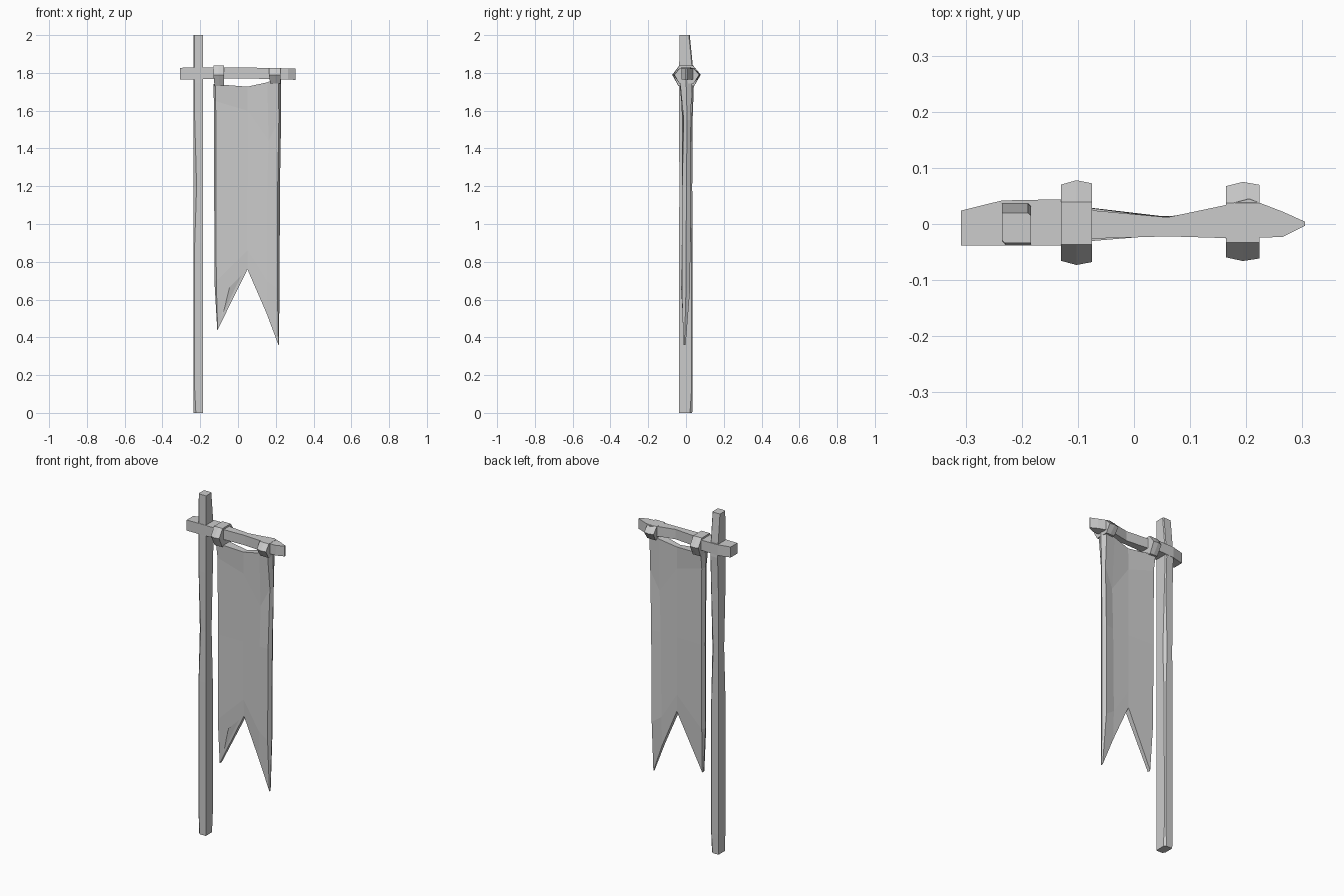
import bpy, bmesh


def finish(name, bm):
    bmesh.ops.recalc_face_normals(bm, faces=bm.faces)
    mesh = bpy.data.meshes.new(name)
    bm.to_mesh(mesh)
    bm.free()
    obj = bpy.data.objects.new(name, mesh)
    bpy.context.collection.objects.link(obj)
    return obj


def loft(name, sections):
    """Skin a list of equal-sized rings of 3D points and cap both ends."""
    bm = bmesh.new()
    rings = [[bm.verts.new(p) for p in s] for s in sections]
    n = len(rings[0])
    for a, b in zip(rings, rings[1:]):
        for i in range(n):
            j = (i + 1) % n
            bm.faces.new((a[i], a[j], b[j], b[i]))
    bm.faces.new(rings[0])
    bm.faces.new(rings[-1][::-1])
    return finish(name, bm)


# Pole: hewn square post with one chamfered corner, (z, y front, y back, chamfer)
def pole_section(z, y0, y1, c):
    x0, x1 = -0.235, -0.184
    return [(x0 + c, y0, z), (x1, y0, z), (x1, y1 - c, z),
            (x1 - c, y1, z), (x0, y1, z), (x0, y0 + c, z)]


loft("pole", [pole_section(*s) for s in (
    (0, -0.037, 0.033, 0.012), (0.12, -0.037, 0.035, 0.006),
    (0.9, -0.037, 0.034, 0.006), (1.2, -0.035, 0.033, 0.016),
    (1.55, -0.037, 0.035, 0.006), (1.75, -0.037, 0.042, 0.006),
    (1.84, -0.036, 0.036, 0.005), (2.0, -0.034, 0.02, 0.005))])


# Crossbar: thick at the pole, thin in the middle, wedge at the free end
def bar_section(x, y0, y1, z0, z1):
    return [(x, y0, z0), (x, y1, z0), (x, y1, z1), (x, y0, z1)]


loft("crossbar", [bar_section(*s) for s in (
    (-0.308, -0.038, 0.024, 1.765, 1.827), (-0.235, -0.038, 0.042, 1.765, 1.828),
    (-0.13, -0.038, 0.044, 1.768, 1.828), (-0.07, -0.026, 0.024, 1.77, 1.828),
    (0.06, -0.022, 0.012, 1.77, 1.828), (0.16, -0.025, 0.033, 1.768, 1.826),
    (0.205, -0.025, 0.045, 1.765, 1.825), (0.265, -0.023, 0.022, 1.765, 1.824),
    (0.305, -0.003, 0.004, 1.763, 1.824))])


# Cloth loops: chunky six-sided bands around the crossbar
def band(name, x0, x1, y0, y1, zb, zt, drift):
    def section(x, k, dx):
        m = 1.79
        return [(x, y0 * k, m), (x + dx, y0 * 0.55, zb), (x + dx, y1 * 0.55, zb),
                (x, y1 * k, m), (x, y1 * 0.5, zt), (x, y0 * 0.5, zt)]
    xm = (x0 + x1) / 2
    loft(name, [section(x0, 0.9, drift), section(xm, 1.0, drift / 2),
                section(x1, 0.93, 0)])


band("left_loop", -0.13, -0.075, -0.073, 0.078, 1.73, 1.838, 0.006)
band("right_loop", 0.164, 0.224, -0.066, 0.075, 1.745, 1.826, 0.006)

# Banner: each row lists (x, z, y front, y back) from left to right
rows = [
    [(-0.120, 1.74, -0.034, 0.034), (0.05, 1.727, -0.02, 0.012),
     (0.155, 1.75, -0.024, 0.026), (0.215, 1.775, -0.034, 0.034)],
    [(-0.118, 1.65, -0.022, 0.022), (0.05, 1.60, -0.02, 0.014),
     (0.162, 1.44, -0.021, 0.014), (0.216, 1.55, -0.012, 0.024)],
    [(-0.116, 1.20, -0.02, 0.022), (0.05, 1.20, -0.02, 0.014),
     (0.155, 1.20, -0.021, 0.014), (0.210, 1.20, -0.02, 0.024)],
    [(-0.115, 0.70, -0.024, 0.018), (0.05, 0.86, -0.02, 0.014),
     (0.15, 0.70, -0.021, 0.014), (0.208, 0.66, -0.022, 0.022)],
    [(-0.108, 0.44, -0.016, 0.004), (0.05, 0.76, -0.016, 0.014),
     (0.15, 0.53, -0.018, 0.008), (0.214, 0.36, -0.014, -0.002)],
]
bm = bmesh.new()
front = [[bm.verts.new((x, f, z)) for x, z, f, b in r] for r in rows]
back = [[bm.verts.new((x, b, z)) for x, z, f, b in r] for r in rows]
# Ridge running down each outer edge of the cloth
ridges = []
for col, dx in ((0, -0.010), (3, 0.012)):
    last = len(rows) - 1
    ridges.append([bm.verts.new((r[col][0] + (dx if i < last else dx * 0.2),
                                 (r[col][2] + r[col][3]) / 2, r[col][1]))
                   for i, r in enumerate(rows)])
for g in (front, back):
    for r0, r1 in zip(g, g[1:]):
        for i in range(3):
            bm.faces.new((r0[i], r0[i + 1], r1[i + 1], r1[i]))
    for col, ridge in zip((0, 3), ridges):
        for i in range(len(rows) - 1):
            bm.faces.new((g[i][col], g[i + 1][col], ridge[i + 1], ridge[i]))
for k in (0, -1):
    for i in range(3):
        bm.faces.new((front[k][i], front[k][i + 1], back[k][i + 1], back[k][i]))
    for col, ridge in zip((0, 3), ridges):
        bm.faces.new((front[k][col], back[k][col], ridge[k]))
finish("banner", bm)

# Turned-up fold beside the notch
loft("banner_fold", [
    [(-0.108, -0.014, 0.45), (-0.05, -0.019, 0.66), (-0.04, -0.012, 0.62)],
    [(-0.08, -0.016, 0.52), (-0.045, -0.026, 0.665), (0.04, -0.014, 0.75)]])
